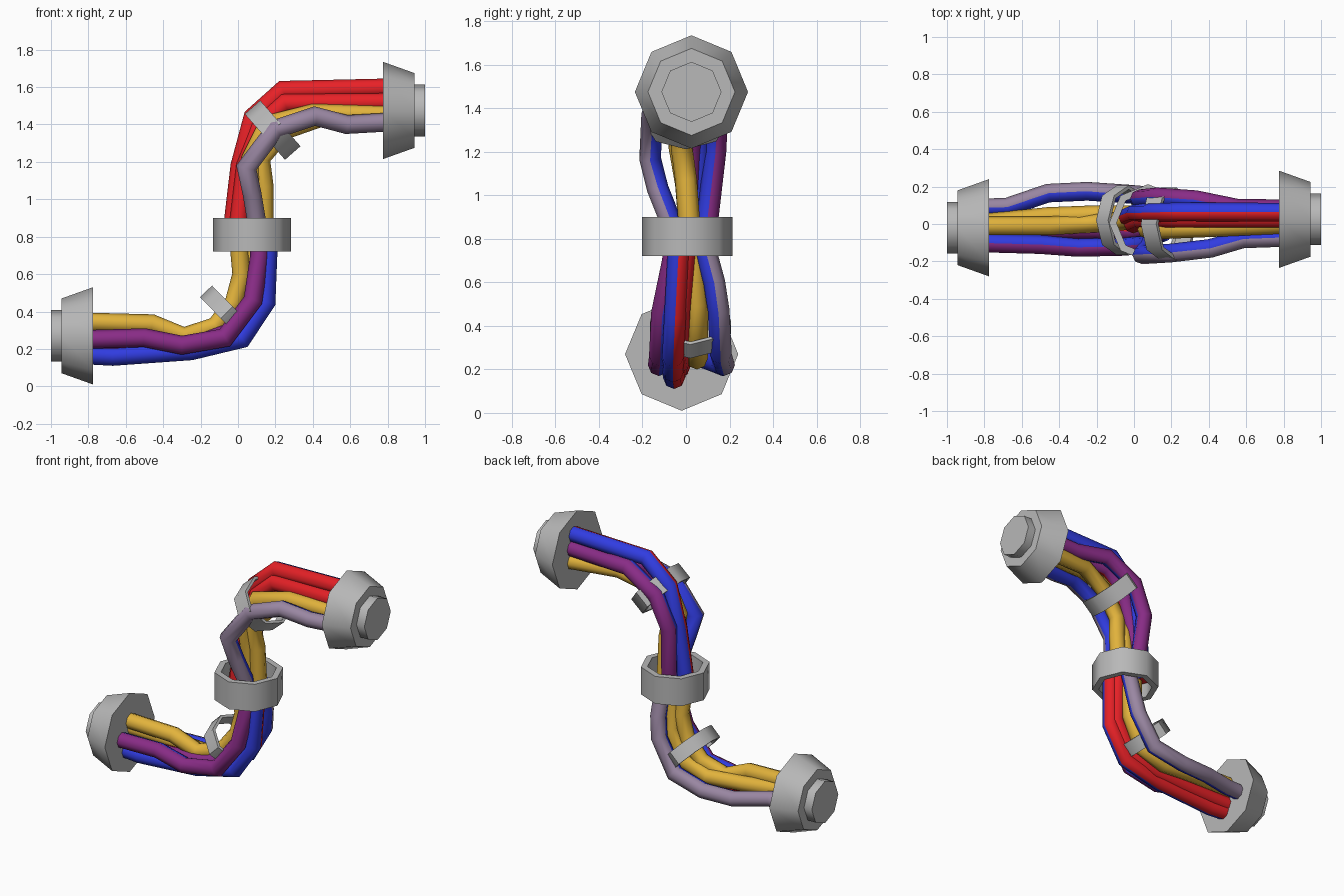
import bpy, bmesh, math
from mathutils import Vector, Matrix

if "Cube" in bpy.data.objects:
    bpy.data.objects.remove(bpy.data.objects["Cube"])

COLOURS = {
    "grey": (0.48, 0.48, 0.48), "yellow": (0.76, 0.45, 0.045),
    "red": (0.80, 0.015, 0.02), "blue": (0.03, 0.045, 0.75),
    "purple": (0.25, 0.025, 0.24), "mauve": (0.32, 0.24, 0.36),
}
MATS = {}
for label, c in COLOURS.items():
    MATS[label] = bpy.data.materials.new(label)
    MATS[label].diffuse_color = (*c, 1)


def finish(bm, name, mats, angle=50):
    bmesh.ops.recalc_face_normals(bm, faces=bm.faces)
    me = bpy.data.meshes.new(name)
    bm.to_mesh(me)
    bm.free()
    ob = bpy.data.objects.new(name, me)
    bpy.context.collection.objects.link(ob)
    for m in mats:
        me.materials.append(MATS[m])
    bpy.ops.object.select_all(action='DESELECT')
    ob.select_set(True)
    bpy.context.view_layer.objects.active = ob
    bpy.ops.object.shade_smooth_by_angle(angle=math.radians(angle))
    return ob


def bridge(bm, a, b):
    n = len(a)
    return [bm.faces.new((a[i], a[(i + 1) % n], b[(i + 1) % n], b[i])) for i in range(n)]


def cable(name, pts, front, back, r=0.05, n=8):
    """Mitred tube along (x, y, z) points; -y half and +y half coloured separately."""
    p = [Vector(q) for q in pts]
    bm = bmesh.new()
    rings = []
    for i, q in enumerate(p):
        d0 = (q - p[max(i - 1, 0)]).normalized() if i else (p[1] - q).normalized()
        d1 = (p[i + 1] - q).normalized() if i < len(p) - 1 else d0
        t = (d0 + d1).normalized()
        u = Vector((0, 1, 0))
        u = (u - t * u.dot(t)).normalized()
        v = t.cross(u) / max(t.dot(d0), 0.6)
        rings.append([bm.verts.new(q + r * (u * math.cos(k * math.tau / n) +
                                            v * math.sin(k * math.tau / n))) for k in range(n)])
    for a, b in zip(rings, rings[1:]):
        for k, f in enumerate(bridge(bm, a, b)):
            f.material_index = 1 if math.cos((k + 0.5) * math.tau / n) > 0 else 0
    bm.faces.new(rings[0])
    bm.faces.new(rings[-1])
    finish(bm, name, (front, back))


def lathe(name, profile, centre, axis, sy=1.0, closed=False, n=8):
    """Eight-sided revolve of (radius, along) around an axis lying in the xz plane."""
    t = Vector(axis).normalized()
    u = Vector((0, 1, 0))
    v = t.cross(u)
    c = Vector(centre)
    bm = bmesh.new()
    rings = [[bm.verts.new(c + t * h + r * (u * sy * math.cos(k * math.tau / n) +
                                            v * math.sin(k * math.tau / n))) for k in range(n)]
             for r, h in profile]
    for a, b in zip(rings, rings[1:]):
        bridge(bm, a, b)
    if closed:
        bridge(bm, rings[-1], rings[0])
    else:
        bm.faces.new(rings[0])
        bm.faces.new(rings[-1])
    finish(bm, name, ("grey",))


def band(name, centre, axis, r, width, thick, sy=1.0):
    w = width / 2
    lathe(name, [(r, -w), (r, w), (r - thick, w), (r - thick, -w)], centre, axis, sy, True)


# end caps: flared collar with a short stub
cap = [(0.26, 0), (0.2, 0.168), (0.138, 0.168), (0.138, 0.225)]
lathe("left_end_cap", cap, (-0.775, -0.02, 0.27), (-1, 0, 0))
lathe("right_end_cap", cap, (0.775, 0.025, 1.475), (1, 0, 0))

# clamps
band("middle_clamp", (0.075, 0.005, 0.81), (0, 0, 1), 0.208, 0.18, 0.04)
band("lower_strap", (-0.06, 0.02, 0.395), (0.71, 0, 0.7), 0.158, 0.09, 0.018, 1.18)
band("upper_strap", (0.185, 0.0, 1.37), (0.75, 0, 0.66), 0.163, 0.11, 0.018, 1.2)

# lower cables, from the left cap up into the middle clamp
cable("lower_outer_cable", [(-0.85, -0.05, 0.17), (-0.67, -0.055, 0.16), (-0.25, -0.06, 0.19),
      (0.02, -0.06, 0.255), (0.15, -0.05, 0.45), (0.165, -0.03, 0.82)], "blue", "red")
cable("lower_second_cable", [(-0.85, -0.03, 0.21), (-0.46, -0.03, 0.215), (-0.2, -0.03, 0.235),
      (0.0, -0.04, 0.3), (0.12, -0.03, 0.48), (0.13, 0.0, 0.82)], "purple", "red")
cable("lower_front_cable", [(-0.85, -0.1, 0.25), (-0.5, -0.11, 0.26), (-0.3, -0.125, 0.22),
      (-0.07, -0.12, 0.26), (0.08, -0.11, 0.46), (0.115, -0.06, 0.7), (0.115, -0.05, 0.82)],
      "purple", "blue")
cable("lower_inner_cable", [(-0.85, -0.01, 0.345), (-0.46, -0.01, 0.335), (-0.29, 0.0, 0.265),
      (-0.12, 0.01, 0.32), (-0.02, 0.02, 0.45), (0.02, 0.02, 0.6), (0.0, 0.0, 0.82)],
      "yellow", "yellow")
cable("lower_core_cable", [(-0.85, 0.0, 0.3), (-0.46, 0.04, 0.27), (-0.2, 0.05, 0.25),
      (-0.02, 0.05, 0.31), (0.07, 0.05, 0.5), (0.08, 0.03, 0.82)], "yellow", "yellow")
cable("lower_back_cable", [(-0.85, 0.085, 0.25), (-0.68, 0.09, 0.25), (-0.46, 0.165, 0.22),
      (-0.25, 0.175, 0.22), (-0.03, 0.16, 0.27), (0.09, 0.15, 0.47), (0.11, 0.13, 0.6),
      (0.11, 0.07, 0.82)], "blue", "mauve")

# upper cables, from the middle clamp out to the right cap
cable("upper_outer_cable", [(0.85, 0.063, 1.597), (0.24, 0.065, 1.583), (0.08, 0.06, 1.44),
      (0.01, 0.06, 1.18), (-0.035, 0.04, 0.8)], "red", "blue")
cable("upper_second_cable", [(0.85, 0.03, 1.52), (0.25, 0.03, 1.515), (0.12, 0.03, 1.4),
      (0.04, 0.02, 1.18), (-0.005, 0.0, 0.8)], "red", "purple")
cable("upper_back_cable", [(0.85, 0.08, 1.51), (0.55, 0.085, 1.5), (0.33, 0.13, 1.52),
      (0.12, 0.145, 1.4), (0.03, 0.135, 1.2), (0.05, 0.1, 0.9), (0.05, 0.09, 0.8)],
      "blue", "purple")
cable("upper_inner_cable", [(0.85, 0.085, 1.415), (0.45, 0.05, 1.44), (0.25, 0.0, 1.37),
      (0.12, -0.02, 1.22), (0.14, 0.0, 1.07), (0.14, 0.02, 0.8)], "yellow", "yellow")
cable("upper_core_cable", [(0.85, 0.0, 1.45), (0.4, -0.02, 1.46), (0.16, -0.03, 1.4),
      (0.07, -0.03, 1.22), (0.08, 0.0, 1.05), (0.08, 0.02, 0.8)], "yellow", "yellow")
cable("upper_front_cable", [(0.85, -0.07, 1.415), (0.58, -0.08, 1.4), (0.41, -0.13, 1.445),
      (0.2, -0.155, 1.375), (0.045, -0.165, 1.17), (0.075, -0.13, 1.03), (0.1, -0.07, 0.88),
      (0.1, -0.06, 0.8)], "mauve", "blue")

for m in bpy.data.materials:
    if m.users and not m.is_grease_pencil:
        m.use_nodes = True
        m.node_tree.nodes["Principled BSDF"].inputs["Base Color"].default_value = m.diffuse_color
